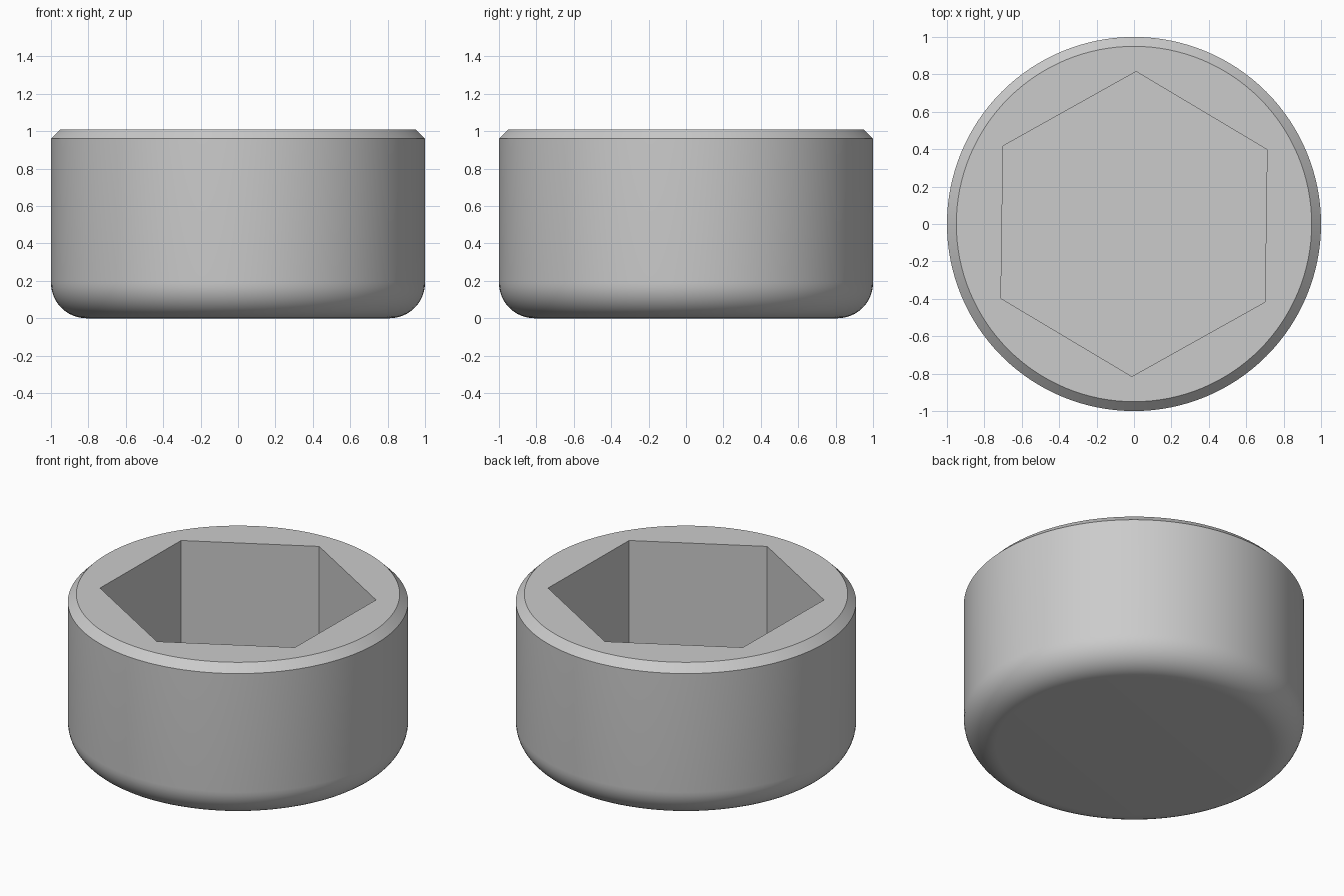
import bpy, bmesh
from math import sin, cos, pi, radians

cube = bpy.data.objects.get("Cube")
if cube:
    bpy.data.objects.remove(cube, do_unlink=True)

HEIGHT, RADIUS, CHAMFER, FILLET = 1.01, 1.0, 0.05, 0.19
HEX_RADIUS, HEX_FLOOR, HEX_TURN = 0.815, 0.22, radians(89.2)
SEGMENTS, FILLET_STEPS = 128, 12

steel = bpy.data.materials.new("grey steel")
grey = (0.6, 0.6, 0.6, 1)
steel.use_nodes = True
steel.diffuse_color = grey
steel.node_tree.nodes["Principled BSDF"].inputs["Base Color"].default_value = grey


def stack_rings(name, profile, sides, turn=0.0):
    """Closed solid from (radius, z) rings, capped at both ends."""
    bm = bmesh.new()
    rings = []
    for r, z in profile:
        angles = [turn + 2 * pi * i / sides for i in range(sides)]
        rings.append([bm.verts.new((r * cos(a), r * sin(a), z)) for a in angles])
    for low, high in zip(rings, rings[1:]):
        for i in range(sides):
            j = (i + 1) % sides
            bm.faces.new((low[i], low[j], high[j], high[i]))
    bm.faces.new(rings[0][::-1])
    bm.faces.new(rings[-1])
    mesh = bpy.data.meshes.new(name)
    bm.to_mesh(mesh)
    bm.free()
    mesh.materials.append(steel)
    obj = bpy.data.objects.new(name, mesh)
    bpy.context.collection.objects.link(obj)
    return obj


# Round head: filleted bottom edge, straight wall, chamfered top edge
profile = []
for i in range(FILLET_STEPS + 1):
    a = pi / 2 * i / FILLET_STEPS
    profile.append((RADIUS - FILLET + FILLET * sin(a), FILLET - FILLET * cos(a)))
profile += [(RADIUS, HEIGHT - CHAMFER), (RADIUS - CHAMFER, HEIGHT)]
head = stack_rings("socket_head", profile, SEGMENTS)

# Hexagonal socket cut down into the top
cutter = stack_rings("hex_socket_cutter",
                     [(HEX_RADIUS, HEX_FLOOR), (HEX_RADIUS, HEIGHT + 0.2)], 6, HEX_TURN)
cutter.hide_render = True
cut = head.modifiers.new("hex_socket", "BOOLEAN")
cut.operation = "DIFFERENCE"
cut.solver = "EXACT"
cut.object = cutter

bpy.ops.object.select_all(action="DESELECT")
head.select_set(True)
bpy.context.view_layer.objects.active = head
bpy.ops.object.modifier_apply(modifier=cut.name)
bpy.data.objects.remove(cutter, do_unlink=True)

# Smooth round walls, crisp rims and socket edges
bpy.ops.object.shade_smooth_by_angle(angle=radians(30))
